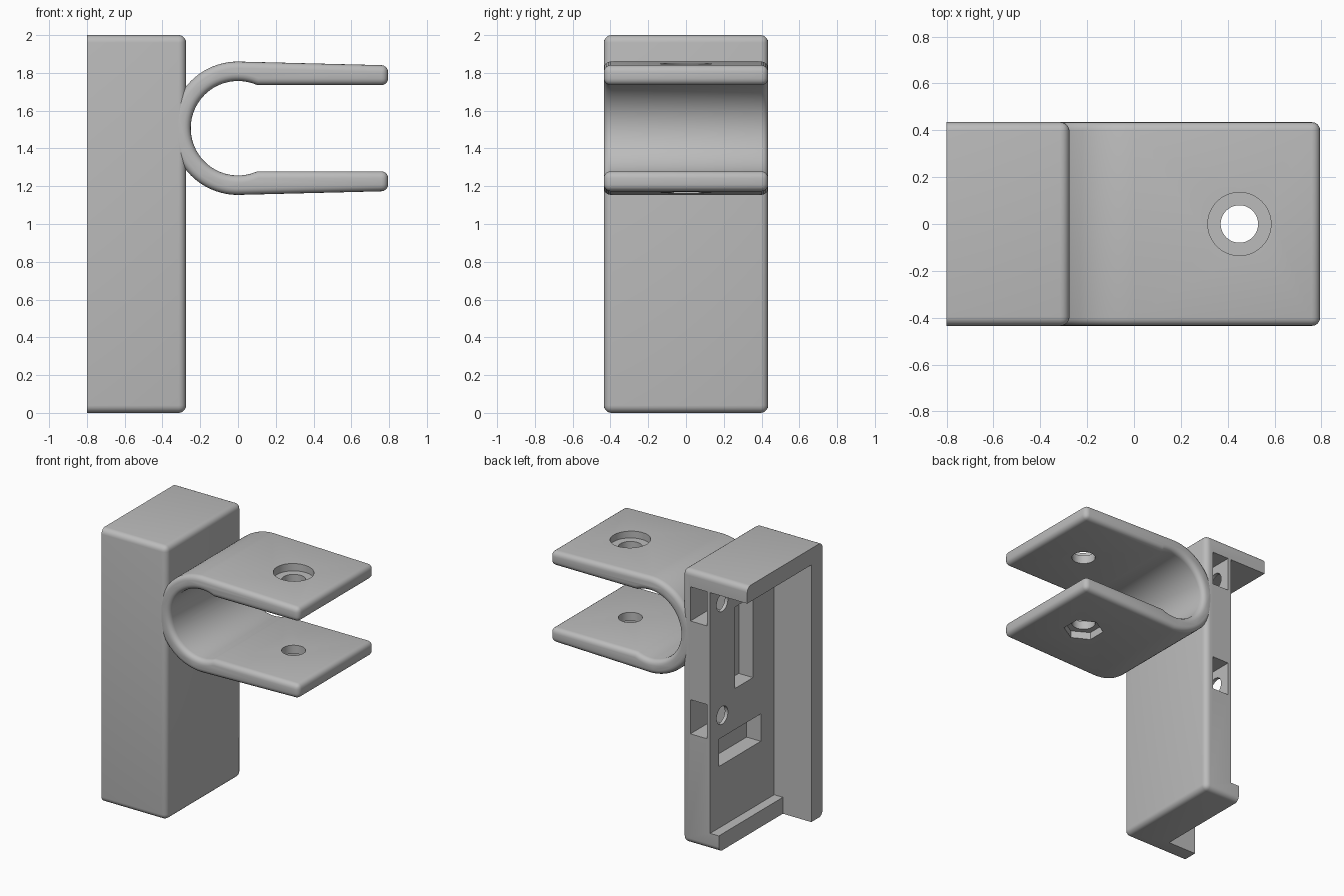
import bpy, bmesh, math
from mathutils import Matrix, Vector

old = bpy.data.objects.get("Cube")
if old:
    bpy.data.objects.remove(old, do_unlink=True)

grey = bpy.data.materials.new("plain grey")
grey.use_nodes = True
colour = (0.5, 0.5, 0.5, 1)
grey.diffuse_color = colour
grey.node_tree.nodes["Principled BSDF"].inputs["Base Color"].default_value = colour

HALF_Y = 0.435
RING_Z = 1.507


def make_object(name, bm):
    bmesh.ops.recalc_face_normals(bm, faces=bm.faces)
    mesh = bpy.data.meshes.new(name)
    bm.to_mesh(mesh)
    bm.free()
    mesh.materials.append(grey)
    obj = bpy.data.objects.new(name, mesh)
    bpy.context.collection.objects.link(obj)
    return obj


def box_mesh(x, y, z):
    bm = bmesh.new()
    size = [b - a for a, b in (x, y, z)]
    mid = [(a + b) / 2 for a, b in (x, y, z)]
    bmesh.ops.create_cube(bm, size=1, matrix=Matrix.Translation(mid) @ Matrix.Diagonal((*size, 1)))
    return bm


def box_cutter(x, y, z):
    return make_object("cutter", box_mesh(x, y, z))


def round_cutter(centre, radius, depth, sides=48, axis="Z", turn=0):
    bm = bmesh.new()
    rot = Matrix.Rotation(math.pi / 2, 4, "Y") if axis == "X" else Matrix.Rotation(turn, 4, "Z")
    bmesh.ops.create_cone(bm, cap_ends=True, segments=sides, radius1=radius, radius2=radius,
                          depth=depth, matrix=Matrix.Translation(centre) @ rot)
    return make_object("cutter", bm)


def apply_modifier(obj, mod):
    bpy.context.view_layer.objects.active = obj
    bpy.ops.object.modifier_apply(modifier=mod.name)


def cut(obj, cutters):
    for cutter in cutters:
        cutter.hide_render = True
        mod = obj.modifiers.new("cut", "BOOLEAN")
        mod.operation = "DIFFERENCE"
        mod.solver = "EXACT"
        mod.object = cutter
        apply_modifier(obj, mod)
        bpy.data.objects.remove(cutter, do_unlink=True)


def smooth(obj):
    bpy.ops.object.select_all(action="DESELECT")
    obj.select_set(True)
    bpy.context.view_layer.objects.active = obj
    bpy.ops.object.shade_smooth_by_angle(angle=math.radians(32))


# Housing: block rounded everywhere except around its open back
bm = box_mesh((-0.8, -0.275), (-HALF_Y, HALF_Y), (0, 2))
rounded = [e for e in bm.edges if any(v.co.x > -0.5 for v in e.verts)]
bmesh.ops.bevel(bm, geom=rounded, offset=0.04, segments=5, profile=0.5, affect="EDGES")
housing = make_object("housing", bm)

# Hollow back, leaving a side wall, a top cap and a short bottom lip
cutters = [
    box_cutter((-0.9, -0.5), (-0.305, 0.9), (0.12, 1.88)),
    box_cutter((-0.9, -0.57), (-0.305, 0.9), (-0.1, 0.5)),
    # Recesses in the back of the plate
    box_cutter((-0.6, -0.385), (-0.06, 0.15), (1.07, 1.665)),
    box_cutter((-0.6, -0.385), (-0.15, 0.33), (0.57, 0.77)),
]
# Side nut slots, each met by a screw hole
for z in (1.755, 0.93):
    cutters.append(box_cutter((-0.475, -0.34), (0.18, 0.6), (z - 0.125, z + 0.125)))
    cutters.append(round_cutter((-0.47, 0.295, z), 0.065, 0.2, 32, "X"))
cut(housing, cutters)
smooth(housing)

# Clamp: open ring running into two tapering jaws
def arc(radius, start, end, steps):
    for i in range(steps + 1):
        a = math.radians(start + (end - start) * i / steps)
        yield radius * math.cos(a), RING_Z + radius * math.sin(a)


profile = [(0.795, RING_Z + 0.333)]
profile += arc(0.353, 90, 270, 48)
profile += [(0.795, RING_Z - 0.333), (0.795, RING_Z - 0.228)]
profile += arc(0.25, 294.2, 65.8, 60)
profile += [(0.795, RING_Z + 0.228)]

bm = bmesh.new()
side = bm.faces.new([bm.verts.new((x, -HALF_Y, z)) for x, z in profile])
new = bmesh.ops.extrude_face_region(bm, geom=[side])["geom"]
bmesh.ops.translate(bm, vec=Vector((0, 2 * HALF_Y, 0)),
                    verts=[g for g in new if isinstance(g, bmesh.types.BMVert)])
clamp = make_object("clamp", bm)
mod = clamp.modifiers.new("round", "BEVEL")
mod.width = 0.036
mod.segments = 4
mod.limit_method = "ANGLE"
mod.angle_limit = math.radians(40)
apply_modifier(clamp, mod)

# Bolt hole through both jaws, round head seat above, hexagonal nut seat below
cut(clamp, [
    round_cutter((0.45, 0, RING_Z), 0.08, 1),
    round_cutter((0.45, 0, RING_Z + 0.39), 0.135, 0.2),
    round_cutter((0.45, 0, RING_Z - 0.39), 0.135, 0.2, 6, turn=0),
])
smooth(clamp)
